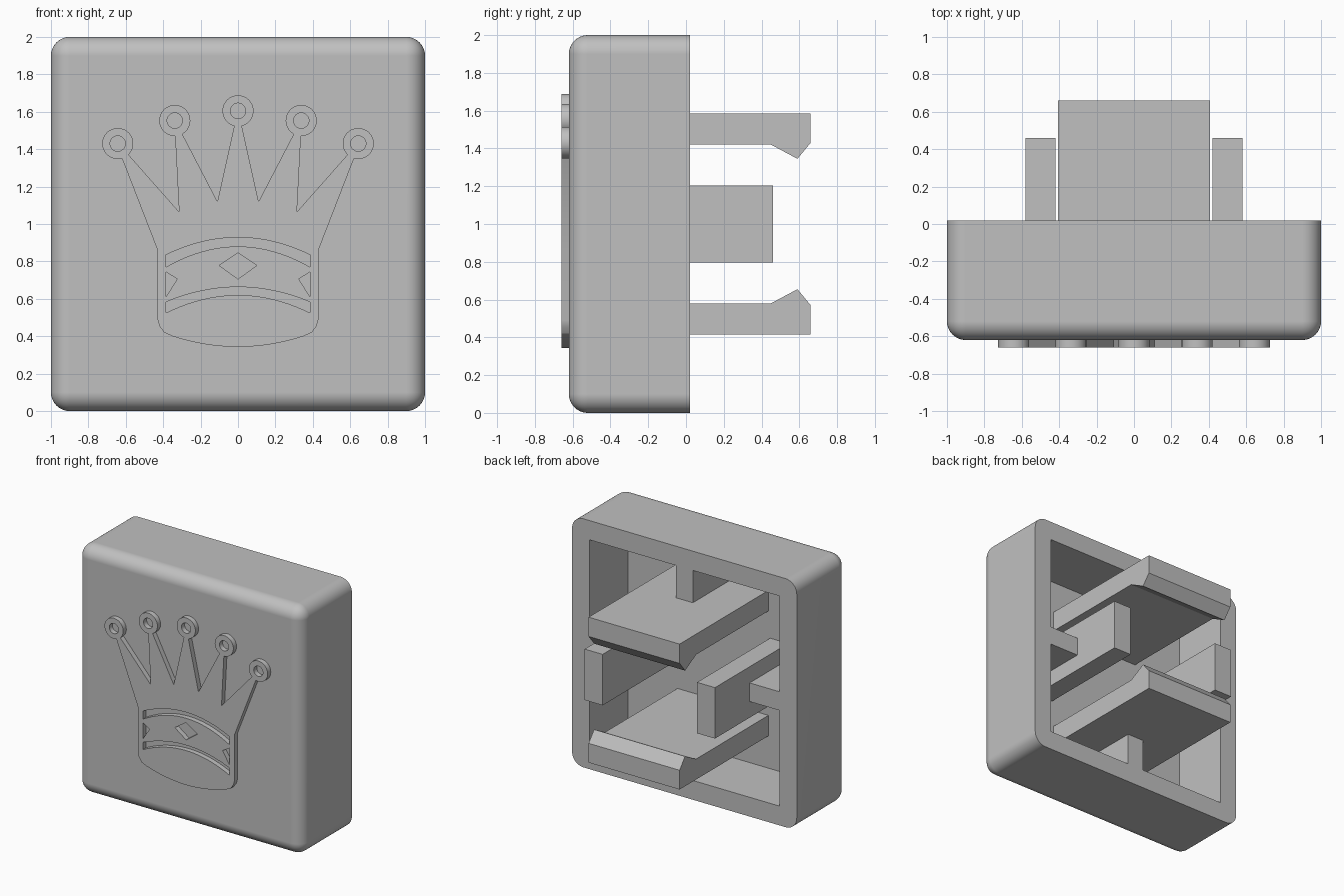
import bpy, bmesh, math
from mathutils import Vector, Matrix

default = bpy.data.objects.get("Cube")
if default:
    bpy.data.objects.remove(default, do_unlink=True)

grey = bpy.data.materials.new("plain grey")
grey.use_nodes = True
colour = (0.527, 0.527, 0.527, 1)
grey.diffuse_color = colour
grey.node_tree.nodes["Principled BSDF"].inputs["Base Color"].default_value = colour

FRONT, BACK, FLOOR = -0.62, 0.02, -0.47   # front face, open rim, inner face
WALL, RADIUS, MID = 0.155, 0.1, 1.0
INNER = 1 - WALL


def add_mesh(name, bm):
    bmesh.ops.recalc_face_normals(bm, faces=bm.faces)
    mesh = bpy.data.meshes.new(name)
    bm.to_mesh(mesh)
    bm.free()
    obj = bpy.data.objects.new(name, mesh)
    bpy.context.collection.objects.link(obj)
    mesh.materials.append(grey)
    return obj


def box_bm(x, y, z):
    bm = bmesh.new()
    bmesh.ops.create_cube(bm, size=1)
    for v in bm.verts:
        v.co = Vector([r[0] if c < 0 else r[1] for c, r in zip(v.co, (x, y, z))])
    return bm


def box(name, x, y, z):
    return add_mesh(name, box_bm(x, y, z))


def bake(obj):
    """Replace an object's data with its evaluated mesh."""
    graph = bpy.context.evaluated_depsgraph_get()
    mesh = bpy.data.meshes.new_from_object(obj.evaluated_get(graph))
    obj.modifiers.clear()
    obj.data = mesh


def smooth(obj):
    bpy.ops.object.select_all(action='DESELECT')
    obj.select_set(True)
    bpy.context.view_layer.objects.active = obj
    bpy.ops.object.shade_smooth_by_angle(angle=math.radians(30))


# Shell: rounded block, hollowed from the back
bm = box_bm((-1, 1), (FRONT, BACK), (0, 2))
edges = [e for e in bm.edges if any(v.co.y < BACK - 0.1 for v in e.verts)]
bmesh.ops.bevel(bm, geom=edges, offset=RADIUS, segments=10, profile=0.5, affect='EDGES')
shell = add_mesh("shell", bm)
cutter = box("shell_cutter", (-INNER, INNER), (FLOOR, 0.5), (MID - INNER, MID + INNER))
cutter.hide_render = True
cut = shell.modifiers.new("hollow", 'BOOLEAN')
cut.operation, cut.solver, cut.object = 'DIFFERENCE', 'EXACT', cutter
bake(shell)
bpy.data.objects.remove(cutter, do_unlink=True)
smooth(shell)
weighted = shell.modifiers.new("flat faces", 'WEIGHTED_NORMAL')
weighted.keep_sharp = True

# Clip arms with inward hooks, mirrored above and below the middle
ROOT = FLOOR - 0.02
clip_profile = [(ROOT, 0.42), (0.45, 0.42), (0.59, 0.345), (0.66, 0.43), (0.66, 0.585), (ROOT, 0.585)]
for name, s in (("upper", 1), ("lower", -1)):
    bm = bmesh.new()
    face = bm.faces.new([bm.verts.new((-0.405, y, MID + s * z)) for y, z in clip_profile])
    new = bmesh.ops.extrude_face_region(bm, geom=[face])["geom"]
    bmesh.ops.translate(bm, vec=(0.81, 0, 0), verts=[g for g in new if isinstance(g, bmesh.types.BMVert)])
    add_mesh(name + "_clip_arm", bm)
    box(name + "_rib", (-0.075, 0.075), (ROOT, BACK), sorted((MID + s * 0.58, MID + s * INNER)))

# Plain side arms with ribs to the walls
for name, s in (("left", 1), ("right", -1)):
    box(name + "_side_arm", sorted((s * 0.42, s * 0.58)), (ROOT, 0.46), (0.795, 1.205))
    box(name + "_rib", sorted((s * 0.57, s * INNER)), (ROOT, BACK), (MID - 0.075, MID + 0.075))


# Crown emblem: outline with holes, filled and extruded
def circle(c, r, start=0.0, sweep=math.tau, n=32):
    return [(c[0] + r * math.cos(start + sweep * i / n),
             c[1] + r * math.sin(start + sweep * i / n)) for i in range(n)]


def arch(mid, end, half, n=20):
    """Curve from -half to half, height mid at the middle and end at the sides."""
    us = [2 * i / n - 1 for i in range(n + 1)]
    return [(half * u, mid + (end - mid) * u * u) for u in us]


tips = [(-0.643, 1.43), (-0.338, 1.553), (0, 1.605), (0.338, 1.553), (0.643, 1.43)]
valleys = [(-0.43, 0.86), (-0.315, 1.065), (-0.11, 1.12), (0.11, 1.12), (0.315, 1.065), (0.43, 0.86)]
RING, HOLE, NECK = 0.083, 0.041, 0.02

outline = []
for i, tip in enumerate(tips):
    # each spike narrows to a neck, then runs clockwise round its ring
    a, b = valleys[i], valleys[i + 1]
    base = Vector(((a[0] + b[0]) / 2, (a[1] + b[1]) / 2)) - Vector(tip)
    down = math.atan2(base.y, base.x)
    half = math.asin(NECK / RING)
    arc = circle(tip, RING, down - half, -(math.tau - 2 * half), 40)
    end = down + half
    outline += [a] + arc + [(tip[0] + RING * math.cos(end), tip[1] + RING * math.sin(end))]
outline += [valleys[-1], (0.43, 0.49), (0.42, 0.455), (0.395, 0.42)]
outline += arch(0.343, 0.4, 0.35)[::-1]
outline += [(-0.395, 0.42), (-0.42, 0.455), (-0.43, 0.49)]

holes = [circle(t, HOLE) for t in tips]
for (top, top_end), (low, low_end) in (((0.928, 0.835), (0.88, 0.77)), ((0.663, 0.583), (0.62, 0.525))):
    holes.append(arch(top, top_end, 0.385) + arch(low, low_end, 0.385)[::-1])
holes.append([(-0.1, 0.778), (0, 0.845), (0.1, 0.778), (0, 0.706)])
for s in (1, -1):
    holes.append([(s * 0.385, 0.743), (s * 0.325, 0.706), (s * 0.385, 0.61)])

curve = bpy.data.curves.new("crown_outline", 'CURVE')
curve.dimensions, curve.fill_mode = '2D', 'BOTH'
curve.extrude = 0.03
for loop in [outline] + holes:
    spline = curve.splines.new('POLY')
    spline.points.add(len(loop) - 1)
    for p, (x, z) in zip(spline.points, loop):
        p.co = (x, z, 0, 1)
    spline.use_cyclic_u = True
source = bpy.data.objects.new("crown_outline", curve)
bpy.context.collection.objects.link(source)
graph = bpy.context.evaluated_depsgraph_get()
flat = bpy.data.meshes.new_from_object(source.evaluated_get(graph))
bpy.data.objects.remove(source, do_unlink=True)
bm = bmesh.new()
bm.from_mesh(flat)
bmesh.ops.remove_doubles(bm, verts=bm.verts, dist=0.0005)
bm.transform(Matrix.Translation((0, -0.63, 0)) @ Matrix.Rotation(math.pi / 2, 4, 'X'))
smooth(add_mesh("crown_emblem", bm))
